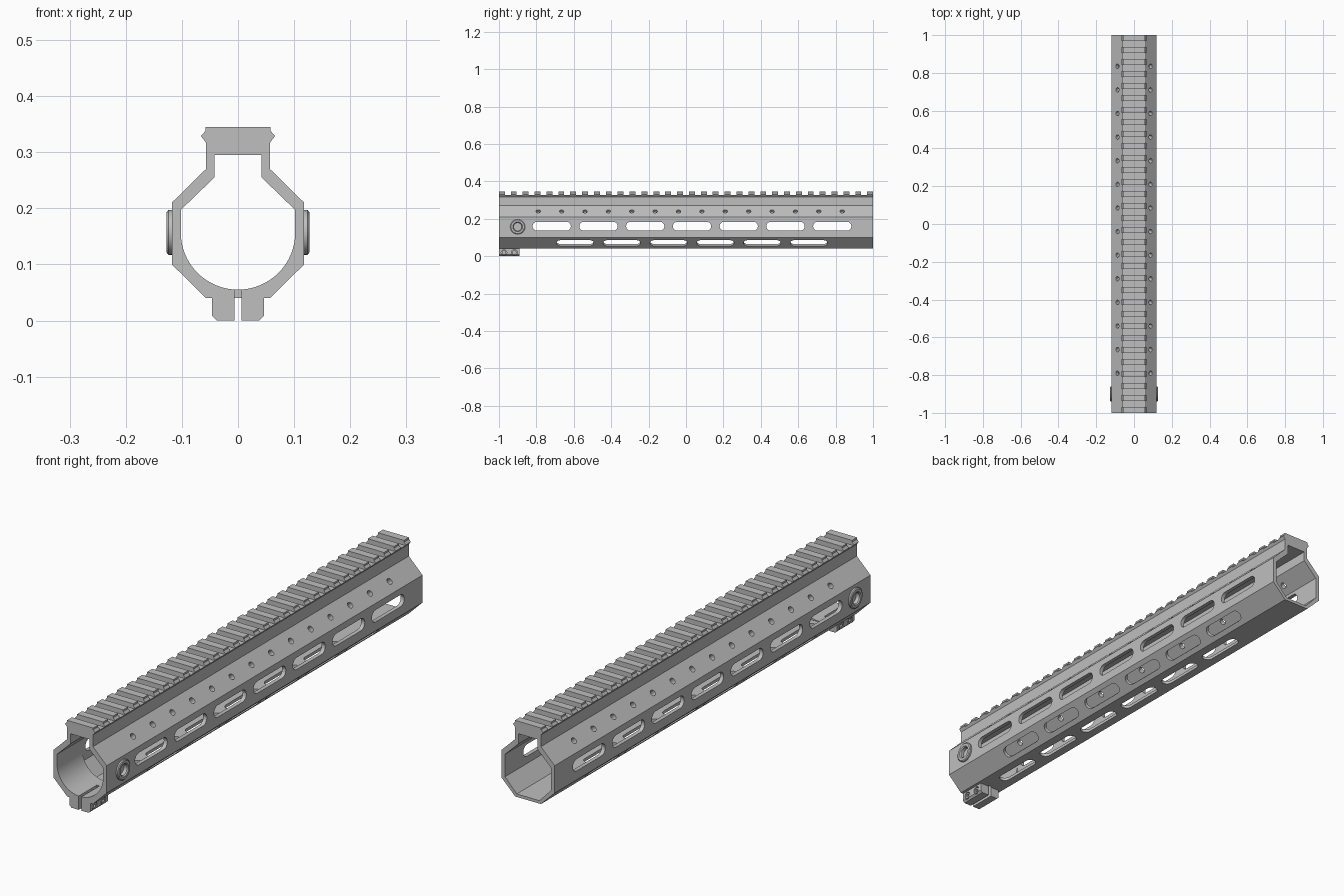
import bpy, bmesh, math
from mathutils import Matrix, Vector

if "Cube" in bpy.data.objects:
    bpy.data.objects.remove(bpy.data.objects["Cube"])

metal = bpy.data.materials.new("light_grey_metal")
metal.diffuse_color = (0.52, 0.52, 0.52, 1)
metal.use_nodes = True
metal.node_tree.nodes["Principled BSDF"].inputs["Base Color"].default_value = metal.diffuse_color


def finish(name, bm, smooth=False):
    bmesh.ops.remove_doubles(bm, verts=bm.verts, dist=1e-6)
    bmesh.ops.recalc_face_normals(bm, faces=bm.faces)
    me = bpy.data.meshes.new(name)
    bm.to_mesh(me)
    bm.free()
    ob = bpy.data.objects.new(name, me)
    bpy.context.collection.objects.link(ob)
    me.materials.append(metal)
    if smooth:
        shade(ob)
    return ob


def activate(ob):
    bpy.ops.object.select_all(action='DESELECT')
    ob.select_set(True)
    bpy.context.view_layer.objects.active = ob


def shade(ob):
    activate(ob)
    bpy.ops.object.shade_smooth_by_angle(angle=math.radians(30))


def prism(bm, pts, y0, y1):
    """Extrude a closed x-z outline along y."""
    a = [bm.verts.new((x, y0, z)) for x, z in pts]
    b = [bm.verts.new((x, y1, z)) for x, z in pts]
    bm.faces.new(a)
    bm.faces.new(b[::-1])
    for i in range(len(a)):
        j = (i + 1) % len(a)
        bm.faces.new((a[i], b[i], b[j], a[j]))


def mirrored(half):
    return half + [(-x, z) for x, z in reversed(half)]


def box(bm, x0, x1, y0, y1, z0, z1):
    prism(bm, [(x0, z0), (x1, z0), (x1, z1), (x0, z1)], y0, y1)


def capsule(bm, center, normal, length, r, depth, seg=8):
    """Round-ended plug, long along y, pushed through along normal."""
    n = Vector(normal).normalized()
    y = Vector((0, 1, 0))
    side = n.cross(y)
    flat = []
    for end in (1, -1):
        for k in range(seg + 1):
            t = math.pi * k / seg
            flat.append((end * (length / 2 - r + r * math.sin(t)), end * r * math.cos(t)))
    c = Vector(center)
    rows = [[bm.verts.new(c + y * u + side * v + n * d) for u, v in flat]
            for d in (-depth, depth)]
    # a plain round plug has coincident tangent points, merged here
    bm.faces.new(rows[0])
    bm.faces.new(rows[1][::-1])
    for i in range(len(flat)):
        j = (i + 1) % len(flat)
        bm.faces.new((rows[0][i], rows[1][i], rows[1][j], rows[0][j]))


def round_plug(bm, center, normal, r, depth, seg=16):
    m = Matrix.Translation(center) @ Vector(normal).to_track_quat('Z', 'Y').to_matrix().to_4x4()
    bmesh.ops.create_cone(bm, cap_ends=True, segments=seg, radius1=r, radius2=r,
                          depth=2 * depth, matrix=m)


def lathe(name, profile, y, z, s, seg=32):
    """Turn (radius, x) points around an x-parallel axis, on side s."""
    bm = bmesh.new()
    rows = [[bm.verts.new((s * x, y + r * math.cos(2 * math.pi * k / seg),
                           z + r * math.sin(2 * math.pi * k / seg)))
             for k in range(seg)] for r, x in profile]
    for a, b in zip(rows, rows[1:]):
        for k in range(seg):
            j = (k + 1) % seg
            bm.faces.new((a[k], a[j], b[j], b[k]))
    bm.faces.new(rows[0])
    bm.faces.new(rows[-1])
    return finish(name, bm, True)


def cut(ob, bm):
    tool = finish("cutter", bm)
    tool.hide_render = True
    m = ob.modifiers.new("cut", 'BOOLEAN')
    m.operation = 'DIFFERENCE'
    m.solver = 'EXACT'
    m.object = tool
    activate(ob)
    bpy.ops.object.modifier_apply(modifier=m.name)
    bpy.data.objects.remove(tool)


# Octagonal tube with the raised channel on top
outer = mirrored([(.057, .326), (.057, .27), (.118, .21), (.118, .10), (.057, .04)])
inner = mirrored([(.042, .295), (.042, .255), (.102, .197), (.102, .107), (.05, .052)])
bm = bmesh.new()
loops = [[bm.verts.new((x, y, z)) for x, z in pts]
         for pts, y in ((outer, -1), (outer, 1), (inner, 1), (inner, -1))]
for a, b in zip(loops, loops[1:] + loops[:1]):
    for i in range(10):
        j = (i + 1) % 10
        bm.faces.new((a[i], a[j], b[j], b[i]))
tube = finish("tube_body", bm)

# Side, lower-diagonal and bottom slots, vent holes, clamp slit, socket bores
bm = bmesh.new()
for s in (1, -1):
    for i in range(7):
        capsule(bm, (s * .11, -.718 + .25 * i, .16), (s, 0, 0), .205, .024, .03)
    for i in range(6):
        capsule(bm, (s * .0835, -.593 + .25 * i, .0745), (s, 0, -1), .2, .022, .022)
    for i in range(14):
        round_plug(bm, (s * .083, -.79 + .125 * i, .235), (s, 0, 1), .012, .03)
    round_plug(bm, (s * .128, -.9, .157), (1, 0, 0), .024, .02)
for i in range(6):
    capsule(bm, (0, -.718 + .25 * i, .045), (0, 0, -1), .2, .022, .02)
box(bm, -.006, .006, -1.05, -.885, .02, .08)
cut(tube, bm)
shade(tube)

# Round barrel seat in the front end
arc = [(.102 * math.cos(t), .157 + .102 * math.sin(t))
       for t in (math.pi * (1 + k / 32) for k in range(1, 32))]
bm = bmesh.new()
prism(bm, [(.102, .157), (.102, .107), (.05, .052), (-.05, .052),
           (-.102, .107), (-.102, .157)] + arc, -1, -.84)
seat = finish("barrel_seat", bm)
bm = bmesh.new()
box(bm, -.006, .006, -1.05, -.885, .02, .08)
cut(seat, bm)
shade(seat)

# Top rail: continuous base with evenly spaced teeth
bm = bmesh.new()
prism(bm, mirrored([(.064, .326), (.057, .317)]), -1, 1)
rail = finish("rail_base", bm)
bm = bmesh.new()
pitch, tooth = .0635, .0315
for i in range(32):
    y = -1 + pitch * i
    prism(bm, mirrored([(.058, .345), (.058, .338), (.066, .329), (.064, .326)]),
          y, min(y + tooth, 1))
finish("rail_teeth", bm)

for s in (1, -1):
    # Clamp jaw with bolt pockets
    bm = bmesh.new()
    prism(bm, [(s * x, z) for x, z in ((.006, 0), (.038, 0), (.046, .008),
                                       (.046, .0405), (.006, .0405))], -1, -.89)
    jaw = finish("clamp_jaw", bm)
    bm = bmesh.new()
    for y in (-.973, -.918):
        round_plug(bm, (s * .05, y, .02), (1, 0, 0), .015, .014, 24)
    cut(jaw, bm)
    shade(jaw)
    # Clamp bolts with hexagonal sockets
    for y in (-.973, -.918):
        lathe("clamp_bolt", [(.006, .038), (.006, .045), (.012, .045), (.012, .034)],
              y, .02, s, 24)
    # Sling socket on the side wall
    lathe("sling_socket", [(.022, .109), (.022, .123), (.026, .127), (.036, .127),
                           (.04, .124), (.04, .116), (.024, .1085)], -.9, .157, s)
